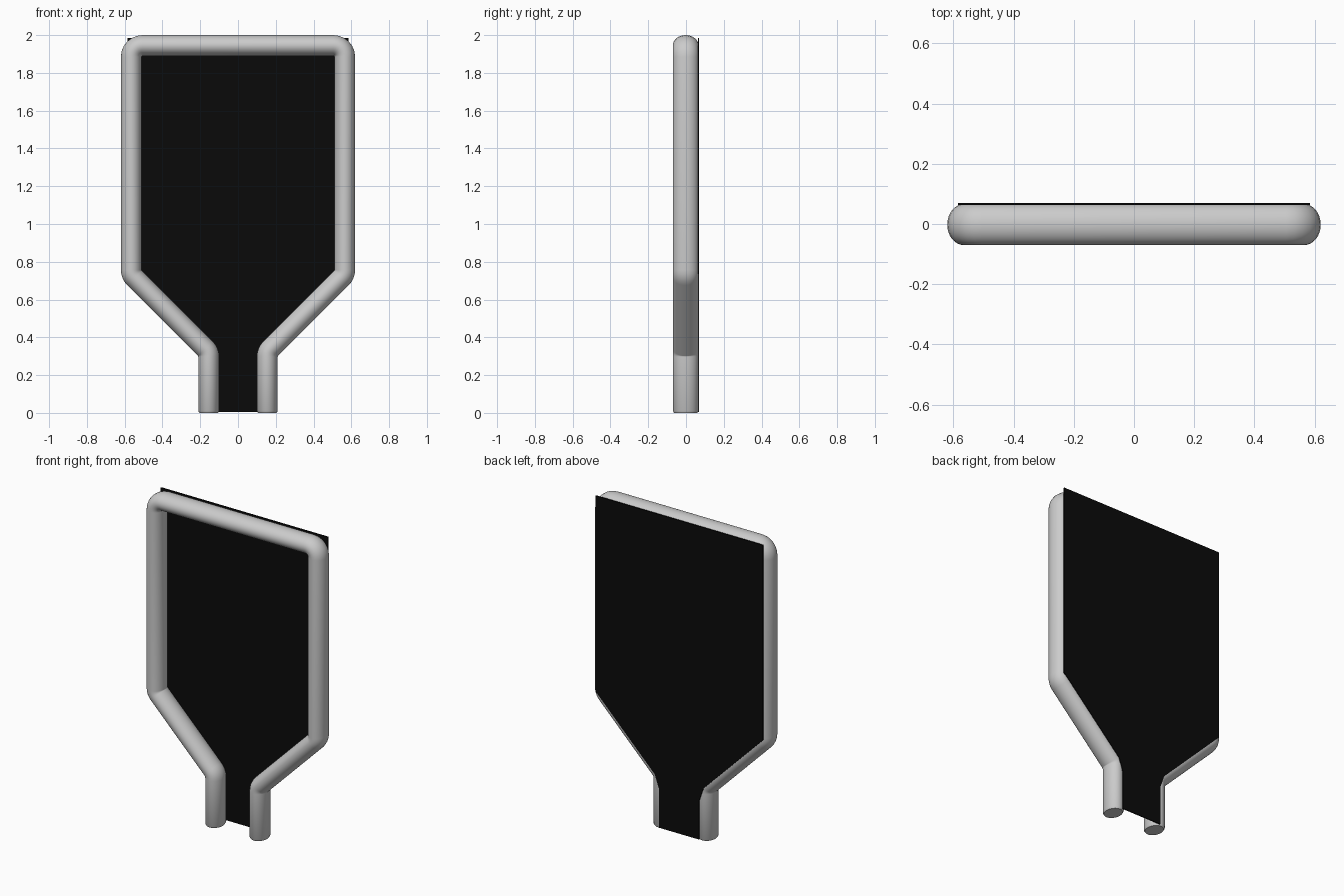
import bpy, bmesh, math
from mathutils import Vector

if "Cube" in bpy.data.objects:
    bpy.data.objects.remove(bpy.data.objects["Cube"])

SIDES = 32
RX, RY, YC = 0.055, 0.068, -0.002   # tube half width, half depth, depth centre


def finish(bm, name, angle=40):
    bmesh.ops.recalc_face_normals(bm, faces=bm.faces[:])
    me = bpy.data.meshes.new(name)
    bm.to_mesh(me)
    bm.free()
    ob = bpy.data.objects.new(name, me)
    bpy.context.collection.objects.link(ob)
    bpy.context.view_layer.objects.active = ob
    ob.select_set(True)
    bpy.ops.object.shade_smooth_by_angle(angle=math.radians(angle))
    ob.select_set(False)
    return ob


def fillet(a, p, b, r, steps):
    """Round corner p of the path a-p-b; returns (point, tangent) pairs."""
    d1, d2 = (p - a).normalized(), (b - p).normalized()
    turn = d1.angle(d2)
    t = r * math.tan(turn / 2)
    centre = p + (d2 - d1).normalized() * (r / math.cos(turn / 2))
    side = d2 - d1 * d1.dot(d2)
    side.normalize()
    out = []
    for i in range(steps + 1):
        k = turn * i / steps
        pos = centre - side * r * math.cos(k) + d1 * r * math.sin(k)
        out.append((pos, d1 * math.cos(k) + side * math.sin(k)))
    return out


# Tube frame: centreline in x/z, right half mirrored to the left
half = [Vector(p) for p in ((0.155, 0), (0.155, 0.3225), (0.565, 0.7325), (0.565, 1.945))]
path = half + [Vector((-p.x, p.y)) for p in reversed(half)]
up, down = Vector((0, 1)), Vector((0, -1))
stations = [(path[0], up, 0.9), (path[0] + up * 0.01, up, 1)]
for i in range(1, len(path) - 1):
    steps = 6 if i in (3, 4) else 4
    stations += [(p, t, 1) for p, t in fillet(path[i - 1], path[i], path[i + 1], 0.06, steps)]
stations += [(path[-1] + up * 0.01, down, 1), (path[-1], down, 0.9)]

bm = bmesh.new()
rings = []
for pos, tan, s in stations:
    n = Vector((tan.y, -tan.x))
    ring = []
    for k in range(SIDES):
        a = math.tau * k / SIDES
        c = pos + n * (RX * s * math.cos(a))
        ring.append(bm.verts.new((c.x, YC + RY * s * math.sin(a), c.y)))
    rings.append(ring)
for r0, r1 in zip(rings, rings[1:]):
    for k in range(SIDES):
        j = (k + 1) % SIDES
        bm.faces.new((r0[k], r0[j], r1[j], r1[k]))
bm.faces.new(rings[0])
bm.faces.new(rings[-1])
finish(bm, "tube_frame")

# Thin black back panel
edge = [(0.14, 0.005), (0.14, 0.25), (0.17, 0.335), (0.585, 0.75), (0.585, 1.985)]
outline = edge + [(-x, z) for x, z in reversed(edge)]
bm = bmesh.new()
face = bm.faces.new([bm.verts.new((x, 0.063, z)) for x, z in outline])
ext = bmesh.ops.extrude_face_region(bm, geom=[face], use_keep_orig=True)
bmesh.ops.translate(bm, vec=(0, 0.007, 0),
                    verts=[v for v in ext["geom"] if isinstance(v, bmesh.types.BMVert)])
panel = finish(bm, "back_panel", 20)
black = bpy.data.materials.new("black")
black.diffuse_color = (0.003, 0.003, 0.003, 1)
black.use_nodes = True
black.node_tree.nodes["Principled BSDF"].inputs["Base Color"].default_value = black.diffuse_color
panel.data.materials.append(black)
